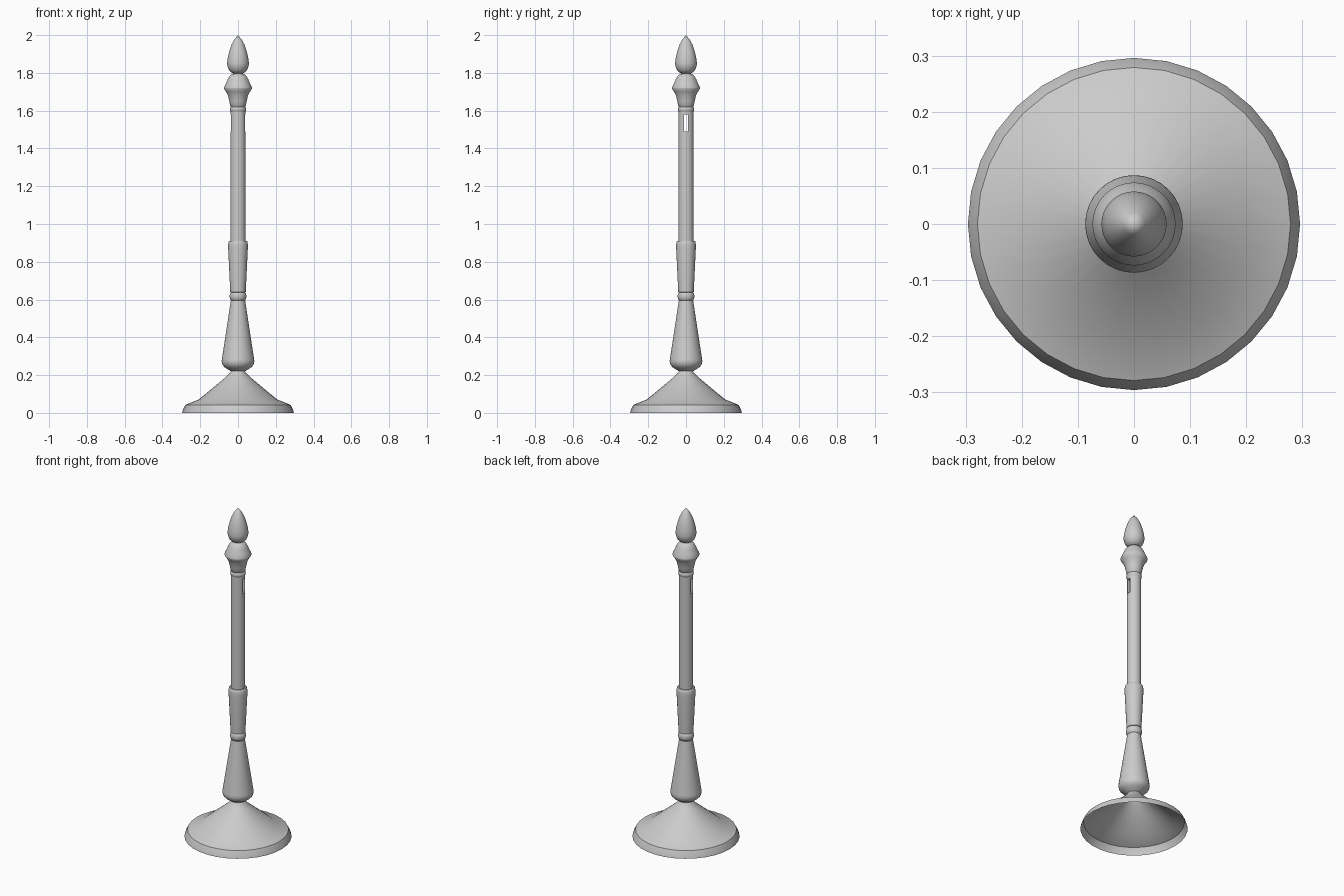
import bpy, bmesh, math

if "Cube" in bpy.data.objects:
    bpy.data.objects.remove(bpy.data.objects["Cube"])

SIDES = 32


def lathe(name, profile):
    """Revolve (radius, height) points around the z axis."""
    bm = bmesh.new()
    verts = [bm.verts.new((r, 0, z)) for r, z in profile]
    edges = [bm.edges.new(pair) for pair in zip(verts, verts[1:])]
    bmesh.ops.spin(bm, geom=verts + edges, cent=(0, 0, 0), axis=(0, 0, 1),
                   angle=2 * math.pi, steps=SIDES, use_duplicate=False)
    bmesh.ops.remove_doubles(bm, verts=bm.verts, dist=0.0001)
    bmesh.ops.recalc_face_normals(bm, faces=bm.faces)
    mesh = bpy.data.meshes.new(name)
    bm.to_mesh(mesh)
    bm.free()
    obj = bpy.data.objects.new(name, mesh)
    bpy.context.collection.objects.link(obj)
    return obj


def smooth(obj):
    bpy.ops.object.select_all(action='DESELECT')
    obj.select_set(True)
    bpy.context.view_layer.objects.active = obj
    bpy.ops.object.shade_smooth_by_angle(angle=math.radians(40))


# Hollow foot, open underneath
base = lathe("base", [(0.296, 0), (0.292, 0.015), (0.279, 0.042), (0.206, 0.072),
                      (0.064, 0.19), (0.042, 0.212), (0.036, 0.222)])

# Tapered lower stem with rounded bottom
lower_stem = lathe("lower_stem", [(0.036, 0.22), (0.05, 0.228), (0.07, 0.241),
                                  (0.082, 0.254), (0.087, 0.272), (0.085, 0.285),
                                  (0.038, 0.595)])

# Rounded ring between the stems
ring = lathe("lower_ring", [(0.036, 0.595), (0.041, 0.6), (0.044, 0.612),
                            (0.044, 0.624), (0.041, 0.636), (0.036, 0.64)])

# Flared sleeve holding the pole
sleeve = lathe("sleeve", [(0.036, 0.638), (0.041, 0.64), (0.052, 0.87), (0.052, 0.892),
                          (0.05, 0.905), (0.046, 0.911), (0, 0.911)])

# Pole with a slot cut through from side to side
pole = lathe("pole", [(0, 0.9), (0.04, 0.9), (0.04, 1.6), (0, 1.6)])
bpy.ops.mesh.primitive_cube_add(size=1, location=(0, 0, 1.535))
cutter = bpy.context.object
cutter.name = "slot_cutter"
cutter.scale = (0.2, 0.022, 0.09)
cutter.hide_render = True
cutter.hide_set(True)
cut = pole.modifiers.new("slot", 'BOOLEAN')
cut.operation = 'DIFFERENCE'
cut.solver = 'EXACT'
cut.object = cutter

# Thin upper ring
upper_ring = lathe("upper_ring", [(0.036, 1.592), (0.041, 1.596), (0.043, 1.606),
                                  (0.042, 1.615), (0.036, 1.622)])

# Flared cup with domed top
cup = lathe("cup", [(0.036, 1.618), (0.041, 1.624), (0.046, 1.65), (0.053, 1.68),
                    (0.063, 1.7), (0.074, 1.716), (0.074, 1.722), (0.064, 1.743),
                    (0.055, 1.765), (0.046, 1.782), (0.034, 1.793), (0.02, 1.797),
                    (0, 1.797)])

# Pointed bud finial
finial = lathe("finial", [(0, 1.794), (0.022, 1.796), (0.036, 1.803), (0.048, 1.815),
                          (0.056, 1.835), (0.058, 1.852), (0.054, 1.882),
                          (0.046, 1.915), (0.034, 1.95), (0.02, 1.976), (0, 2.0)])

for part in (base, lower_stem, ring, sleeve, pole, upper_ring, cup, finial):
    smooth(part)
